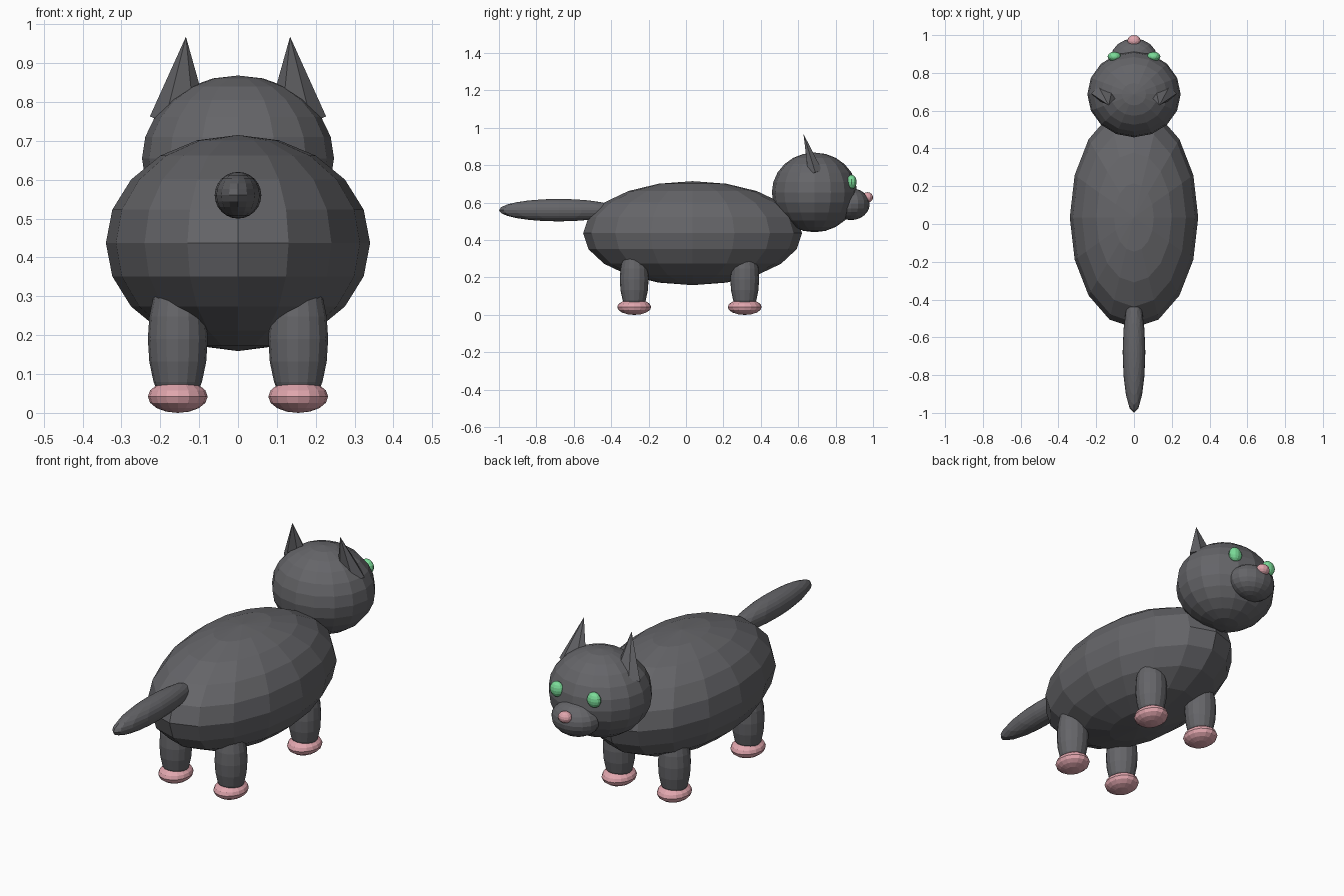
import bpy
from mathutils import Vector

if "Cube" in bpy.data.objects:
    bpy.data.objects.remove(bpy.data.objects["Cube"])


def material(name, color):
    m = bpy.data.materials.new(name)
    m.diffuse_color = (*color, 1)
    m.use_nodes = True
    m.node_tree.nodes["Principled BSDF"].inputs["Base Color"].default_value = m.diffuse_color
    return m


FUR = material("fur", (0.13, 0.13, 0.14))
PINK = material("pink", (0.75, 0.38, 0.42))
GREEN = material("green", (0.2, 0.72, 0.32))


def ball(name, loc, radii, mat, segments=16, rings=12):
    """Flat-shaded ellipsoid with upright poles."""
    bpy.ops.mesh.primitive_uv_sphere_add(segments=segments, ring_count=rings, radius=1, location=loc)
    ob = bpy.context.object
    ob.name = name
    ob.scale = radii
    ob.data.materials.append(mat)
    return ob


# Body, head, muzzle and nose
ball("body", (0, 0.035, 0.437), (0.34, 0.585, 0.278), FUR, 16, 10)
ball("head", (0, 0.687, 0.655), (0.247, 0.228, 0.213), FUR)
ball("muzzle", (0, 0.882, 0.592), (0.121, 0.1, 0.085), FUR)
ball("nose", (0, 0.97, 0.628), (0.035, 0.03, 0.028), PINK, 12, 8)

# Tail
ball("tail", (0, -0.68, 0.56), (0.06, 0.32, 0.06), FUR)

for side, s in (("left", -1), ("right", 1)):
    # Eyes
    ball(f"{side}_eye", (s * 0.104, 0.886, 0.711), (0.036, 0.026, 0.038), GREEN, 12, 8)

    # Ears: flattened cones leaning back
    base = Vector((s * 0.15, 0.692, 0.757))
    axis = Vector((s * 0.134, 0.628, 0.968)) - base
    bpy.ops.mesh.primitive_cone_add(vertices=6, radius1=1, radius2=0, depth=1, location=base + axis / 2)
    ear = bpy.context.object
    ear.name = f"{side}_ear"
    ear.scale = (0.077, 0.045, axis.length)
    ear.rotation_euler = Vector((0, 0, 1)).rotation_difference(axis).to_euler()
    # Put a vertex at the outer edge of the base
    for v in ear.data.vertices:
        v.co.x, v.co.y = v.co.y, -v.co.x
    ear.data.materials.append(FUR)

    # Legs with pink feet
    for end, y in (("tail_end", -0.277), ("head_end", 0.314)):
        ball(f"{side}_{end}_leg", (s * 0.155, y, 0.19), (0.077, 0.077, 0.188), FUR, 16, 10)
        ball(f"{side}_{end}_foot", (s * 0.155, y, 0.042), (0.077, 0.091, 0.042), PINK, 16, 8)
